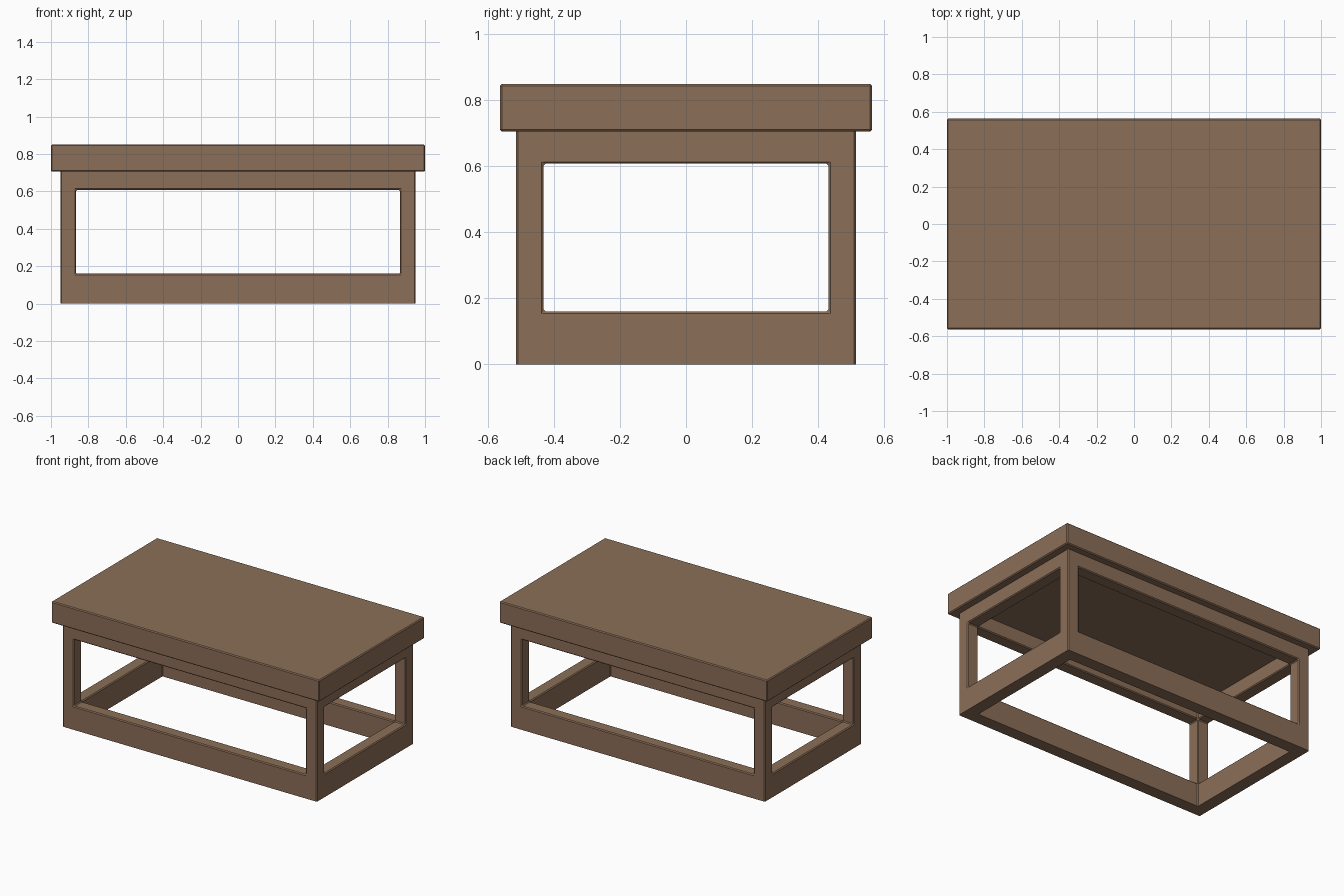
import bpy, bmesh

if "Cube" in bpy.data.objects:
    bpy.data.objects.remove(bpy.data.objects["Cube"])

BEVEL = 0.006

wood = bpy.data.materials.new("brown wood")
wood.diffuse_color = (0.26, 0.156, 0.096, 1)
wood.use_nodes = True
wood.node_tree.nodes["Principled BSDF"].inputs["Base Color"].default_value = wood.diffuse_color


def block_part(name, xs, ys, zs, filled, plain_z=(), open_z=None):
    """Fill chosen cells of a small grid, keep the outer skin, chamfer sharp edges."""
    axes = (xs, ys, zs)
    size = [len(a) - 1 for a in axes]
    bm = bmesh.new()
    verts = {}

    def vert(p):
        if p not in verts:
            verts[p] = bm.verts.new([axes[a][p[a]] for a in range(3)])
        return verts[p]

    def solid(c):
        return all(0 <= c[a] < size[a] for a in range(3)) and filled(c, size)

    for i in range(size[0]):
        for j in range(size[1]):
            for k in range(size[2]):
                c = (i, j, k)
                if not solid(c):
                    continue
                for a in range(3):
                    for side in (0, 1):
                        n = list(c)
                        n[a] += 2 * side - 1
                        if solid(n):
                            continue
                        u, v = (a + 1) % 3, (a + 2) % 3
                        ring = []
                        for du, dv in ((0, 0), (1, 0), (1, 1), (0, 1)):
                            p = list(c)
                            p[a] += side
                            p[u] += du
                            p[v] += dv
                            ring.append(vert(tuple(p)))
                        bm.faces.new(ring if side else ring[::-1])
    bm.normal_update()
    sharp = [e for e in bm.edges if e.calc_face_angle(0) > 0.1
             and not any(all(abs(v.co.z - z) < 1e-5 for v in e.verts) for z in plain_z)]
    bmesh.ops.bevel(bm, geom=sharp, offset=BEVEL, segments=1, affect='EDGES',
                    clamp_overlap=True)
    # Remove faces hidden against the neighbouring part
    if open_z is not None:
        hidden = [f for f in bm.faces if all(abs(v.co.z - open_z) < 1e-5 for v in f.verts)]
        bmesh.ops.delete(bm, geom=hidden, context='FACES')
    mesh = bpy.data.meshes.new(name)
    bm.to_mesh(mesh)
    bm.free()
    mesh.materials.append(wood)
    obj = bpy.data.objects.new(name, mesh)
    bpy.context.collection.objects.link(obj)
    return obj


# Thick slab on top
block_part("tabletop", (-1, 1), (-0.563, 0.563), (0.705, 0.85), lambda c, s: True)

# Open box frame: posts and rails are the cells lying on at least two outer sides
block_part("frame",
           (-0.95, -0.866, 0.866, 0.95),
           (-0.515, -0.431, 0.431, 0.515),
           (0, 0.16, 0.608, 0.705),
           lambda c, s: sum(c[a] in (0, s[a] - 1) for a in range(3)) >= 2,
           plain_z=(0, 0.705), open_z=0.705)
